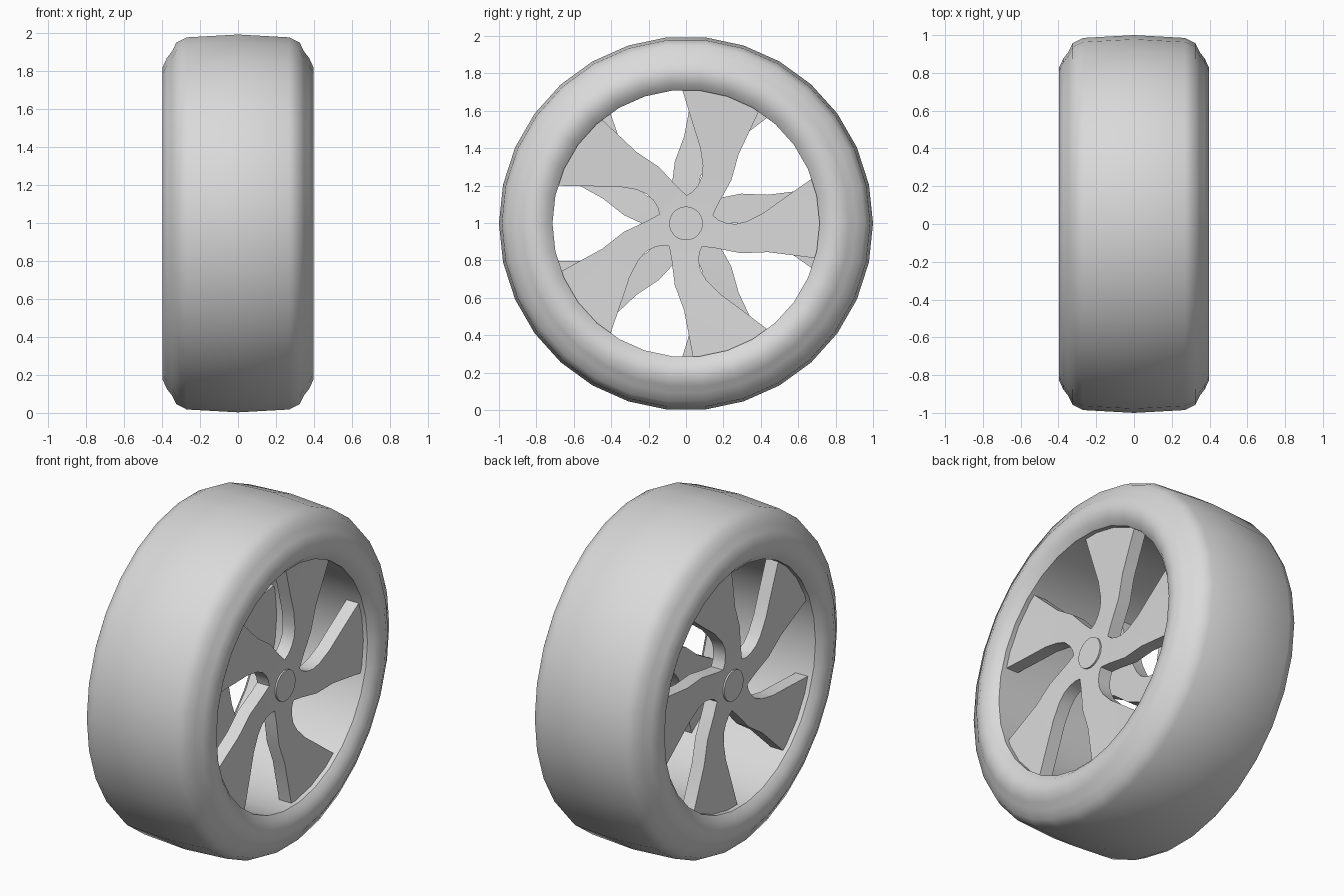
import bpy, bmesh, math
from mathutils import Matrix

if "Cube" in bpy.data.objects:
    bpy.data.objects.remove(bpy.data.objects["Cube"])

CENTRE_Z = 0.9975
SEGMENTS = 30
TURN_OVER = Matrix.Rotation(math.pi, 4, 'Y')

grey = bpy.data.materials.new("light_grey")
grey.diffuse_color = (0.7, 0.7, 0.7, 1)
grey.use_nodes = True
grey.node_tree.nodes["Principled BSDF"].inputs["Base Color"].default_value = grey.diffuse_color


def add_object(name, bm, angle):
    bmesh.ops.recalc_face_normals(bm, faces=bm.faces)
    mesh = bpy.data.meshes.new(name)
    bm.to_mesh(mesh)
    bm.free()
    mesh.materials.append(grey)
    ob = bpy.data.objects.new(name, mesh)
    bpy.context.collection.objects.link(ob)
    ob.location.z = CENTRE_Z
    bpy.ops.object.select_all(action='DESELECT')
    ob.select_set(True)
    bpy.context.view_layer.objects.active = ob
    bpy.ops.object.shade_smooth_by_angle(angle=math.radians(angle))
    return ob


def lathe(name, profile, closed, angle):
    """Revolve (x, radius) points around the x axis."""
    bm = bmesh.new()
    rings = []
    for i in range(SEGMENTS):
        a = math.tau * i / SEGMENTS
        rings.append([bm.verts.new((x, r * math.cos(a), r * math.sin(a))) for x, r in profile])
    count = len(profile)
    for i in range(SEGMENTS):
        p, q = rings[i], rings[(i + 1) % SEGMENTS]
        for j in range(count if closed else count - 1):
            k = (j + 1) % count
            bm.faces.new((p[j], p[k], q[k], q[j]))
    if not closed:
        bm.faces.new([ring[0] for ring in rings])
        bm.faces.new([ring[-1] for ring in rings])
    return add_object(name, bm, angle)


# Tyre with bulged sidewalls and an inner barrel
side = [(0.27, 0.985), (0.325, 0.957), (0.348, 0.91), (0.375, 0.875), (0.398, 0.825),
        (0.394, 0.782), (0.38, 0.745), (0.352, 0.714)]
tyre = [(0, 1.0)] + side + [(-x, r) for x, r in reversed(side)]
lathe("tyre", tyre, True, 42)

# Swept spoke plates: a shallow dish with five curved openings reaching the rim
opening = [(-0.02, 0.715), (0.043, 0.51), (0.075, 0.41), (0.09, 0.31), (0.085, 0.25),
           (0.064, 0.205), (0.035, 0.17), (0.003, 0.15), (-0.05, 0.2), (-0.145, 0.302),
           (-0.265, 0.382), (-0.45, 0.556)]
THICKNESS = 0.08


def spoke_plate(name, flip):
    outline = []
    for s in range(5):
        turn = math.tau * s / 5
        c, n = math.cos(turn), math.sin(turn)
        outline += [(y * c - z * n, y * n + z * c) for y, z in opening]
        # rim arc to the next opening
        start = math.atan2(0.556, -0.45) + turn
        end = math.atan2(0.715, -0.02) + turn + math.tau / 5
        for k in range(1, 4):
            a = start + (end - start) * k / 4
            outline.append((0.718 * math.cos(a), 0.718 * math.sin(a)))
    # reverse so the face points outwards along +x
    bm = bmesh.new()
    verts = [bm.verts.new((0, y, z)) for y, z in outline]
    face = bm.faces.new(verts)
    bm.normal_update()
    front = bmesh.ops.triangulate(bm, faces=[face])["faces"]
    back = bmesh.ops.extrude_face_region(bm, geom=front, use_keep_orig=True)
    moved = {g for g in back["geom"] if isinstance(g, bmesh.types.BMVert)}
    for v in bm.verts:
        dish = 0.30 + 0.035 * math.hypot(v.co.y, v.co.z)
        v.co.x = dish - (THICKNESS if v in moved else 0)
    if flip:
        bm.transform(TURN_OVER)
    add_object(name, bm, 30)


spoke_plate("spoke_plate_right", False)
spoke_plate("spoke_plate_left", True)

# Hub caps
for label, sign in (("right", 1), ("left", -1)):
    lathe("hub_cap_" + label, [(sign * 0.315, 0.09), (sign * 0.25, 0.09)], False, 30)
